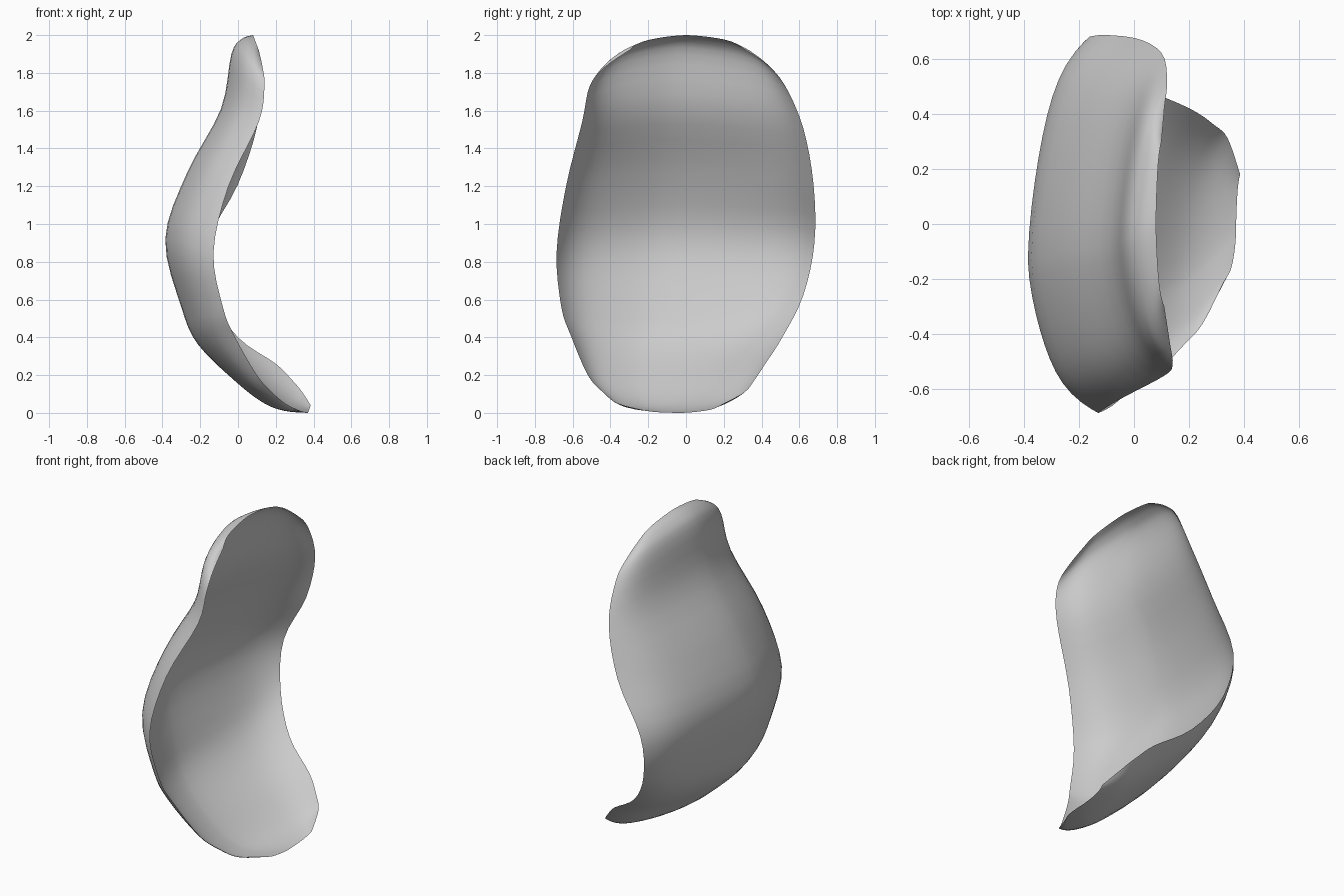
import bpy
import bmesh
from mathutils import Vector

cube = bpy.data.objects.get("Cube")
if cube:
    bpy.data.objects.remove(cube, do_unlink=True)

# Cross-sections from the curled top lip down to the bottom lip:
# spine, front rim and back rim, each as (x, y, z)
SECTIONS = [
    ((.08, 0, 2), (.11, -.3, 1.92), (.1, .3, 1.93)),
    ((.02, -.03, 1.98), (.13, -.43, 1.83), (.11, .42, 1.85)),
    ((-.035, -.05, 1.9), (.14, -.51, 1.73), (.12, .52, 1.74)),
    ((-.09, -.08, 1.61), (.11, -.55, 1.54), (.1, .62, 1.51)),
    ((-.27, -.1, 1.27), (-.05, -.635, 1.2), (0, .675, 1.21)),
    ((-.385, -.13, .92), (-.13, -.685, .85), (-.16, .68, .9)),
    ((-.3, -.17, .56), (-.08, -.66, .56), (-.14, .62, .62)),
    ((-.21, -.21, .36), (-.02, -.61, .41), (0, .51, .4)),
    ((0, -.24, .155), (.1, -.52, .2), (.2, .42, .26)),
    ((.14, -.21, .05), (.18, -.44, .11), (.29, .36, .17)),
    ((.25, -.14, .01), (.25, -.36, .05), (.34, .31, .11)),
    ((.37, -.03, 0), (.33, -.2, .01), (.385, .18, .04)),
]
STEPS = 4        # rows between neighbouring sections
HALF = 12        # columns on each side of the spine


def catmull(p0, p1, p2, p3, t):
    """Smooth point between p1 and p2."""
    return 0.5 * (2 * p1 + (p2 - p0) * t
                  + (2 * p0 - 5 * p1 + 4 * p2 - p3) * t ** 2
                  + (3 * p1 - p0 - 3 * p2 + p3) * t ** 3)


def smooth_path(points):
    """Pass a smooth curve through the given points."""
    points = [Vector(p) for p in points]
    last = len(points) - 1
    path = []
    for i in range(last):
        near = [points[min(max(i + k, 0), last)] for k in (-1, 0, 1, 2)]
        path += [catmull(*near, s / STEPS) for s in range(STEPS)]
    return path + [points[last]]


def cross_section(spine, front, back):
    """Dished row running from the front rim over the spine to the back rim."""
    row = []
    for column in range(-HALF, HALF + 1):
        rim = front if column < 0 else back
        t = 1 - (1 - abs(column) / HALF) ** 1.5     # tighter near the rim
        dish = 0.6 * t ** 1.6 + 0.4 * t ** 8        # gentle, then turned up
        point = spine.lerp(rim, dish)
        point.y = spine.lerp(rim, t).y
        row.append(point)
    return row


def flat_material(name, colour):
    material = bpy.data.materials.new(name)
    material.use_nodes = True
    material.diffuse_color = colour
    shader = material.node_tree.nodes["Principled BSDF"]
    shader.inputs["Base Color"].default_value = colour
    return material


# Thin curved shell
rails = [smooth_path(points) for points in zip(*SECTIONS)]

bm = bmesh.new()
grid = [[bm.verts.new(p) for p in cross_section(*stations)]
        for stations in zip(*rails)]
for upper, lower in zip(grid, grid[1:]):
    for i in range(len(upper) - 1):
        bm.faces.new((upper[i], upper[i + 1], lower[i + 1], lower[i]))
for face in bm.faces:
    face.smooth = True
bm.normal_update()

mesh = bpy.data.meshes.new("curved_shell")
bm.to_mesh(mesh)
bm.free()
mesh.materials.append(flat_material("light grey", (0.6, 0.6, 0.6, 1)))
shell = bpy.data.objects.new("curved_shell", mesh)
bpy.context.collection.objects.link(shell)
